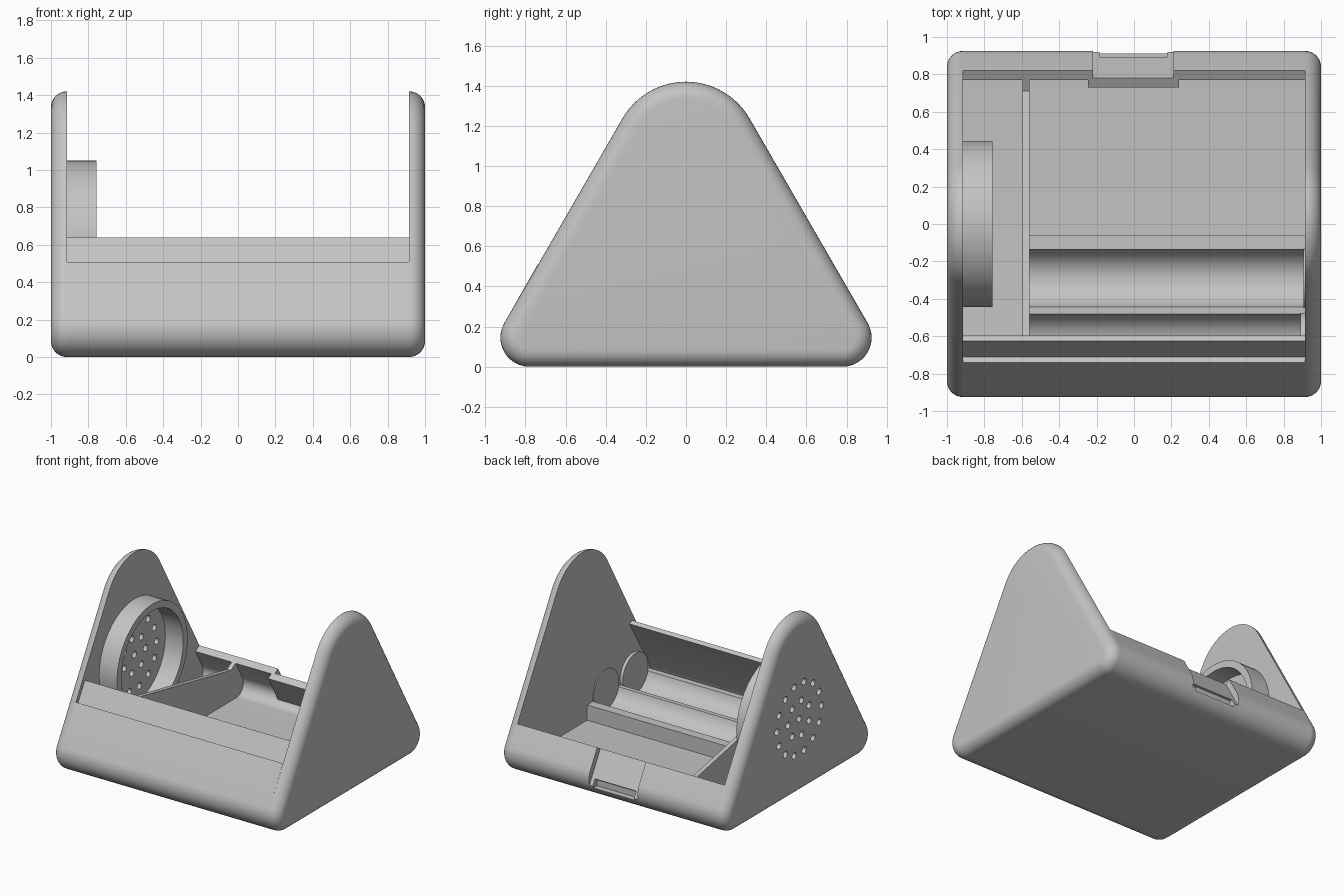
import bpy, bmesh
from math import sin, cos, pi, radians, hypot

if "Cube" in bpy.data.objects:
    bpy.data.objects.remove(bpy.data.objects["Cube"])

grey = bpy.data.materials.new("light_grey")
grey.use_nodes = True
tint = (0.55, 0.55, 0.55, 1)
grey.diffuse_color = tint
grey.node_tree.nodes["Principled BSDF"].inputs["Base Color"].default_value = tint

WALL_X, FILLET, SKIN = 0.915, 0.085, 0.058
CORNER = (0.78, 0.145, 0.145)      # y, z, radius of the lower corners
APEX = (0, 1.054, 0.366)           # y, z, radius of the top


def arc(cy, cz, r, a0, a1, n=12):
    angles = [radians(a0 + (a1 - a0) * i / n) for i in range(n + 1)]
    return [(cy + r * cos(a), cz + r * sin(a)) for a in angles]


def outline(inset):
    """Rounded triangle, inset evenly."""
    y, z, r = CORNER
    return (arc(y, z, r - inset, -90, 30) + arc(*APEX[:2], APEX[2] - inset, 30, 150, 24)
            + arc(-y, z, r - inset, 150, 270))


def loft(name, sections):
    """Skin a solid through (x, profile) sections."""
    bm = bmesh.new()
    rings = [[bm.verts.new((x, y, z)) for y, z in prof] for x, prof in sections]
    for a, b in zip(rings, rings[1:]):
        for i in range(len(a)):
            j = (i + 1) % len(a)
            bm.faces.new((a[i], a[j], b[j], b[i]))
    bm.faces.new(rings[0][::-1])
    bm.faces.new(rings[-1])
    return finish(name, bm)


def finish(name, bm):
    bmesh.ops.recalc_face_normals(bm, faces=bm.faces)
    mesh = bpy.data.meshes.new(name)
    bm.to_mesh(mesh)
    bm.free()
    mesh.materials.append(grey)
    ob = bpy.data.objects.new(name, mesh)
    bpy.context.collection.objects.link(ob)
    return ob


def prism(name, x0, x1, prof):
    return loft(name, [(x0, prof), (x1, prof)])


def circle(y, z, r, n=48):
    return arc(y, z, r, 0, 360, n)[:-1]


def cut(target, cutter):
    mod = target.modifiers.new("cut", "BOOLEAN")
    mod.operation, mod.solver, mod.object = "DIFFERENCE", "EXACT", cutter
    cutter.hide_render = True
    cutter.hide_set(True)


def on_slope(depth, along):
    """Point on the back slope: depth under the skin, distance below the cut edge."""
    c, s = cos(pi / 6), sin(pi / 6)
    return (0.82 - depth * c + along * s, 0.366 - depth * s - along * c)


# Side walls with a full rounded outer edge
def side_wall(name, side):
    steps = [radians(90 * i / 8) for i in range(9)]
    return loft(name, [(side * (WALL_X + FILLET * sin(a)), outline(FILLET * (1 - cos(a))))
                       for a in steps])


plain_wall = side_wall("plain_side_wall", 1)
speaker_wall = side_wall("speaker_side_wall", -1)

# Tray: floor, front wall with stepped lip, back wall
cy, cz, cr = CORNER
inner_r = cr - SKIN
inner = arc(cy, cz, inner_r, 30, -90) + arc(-cy, cz, inner_r, 270, 150)
lip = [(-0.595, 0.623), (-0.625, 0.64), (-0.711, 0.491), (-0.74, 0.508)]
tray_profile = (lip + arc(-cy, cz, cr, 150, 270) + arc(cy, cz, cr, -90, 30)
                + [on_slope(0, 0), on_slope(SKIN, 0)] + inner)
tray = prism("tray", -WALL_X, WALL_X, tray_profile)

# Latch recess and slot in the back wall, with a backing plate inside
recess = prism("recess_cutter", -0.22, 0.21, [
    on_slope(0.046, -0.1), on_slope(-0.1, -0.1), on_slope(-0.1, 0.4), on_slope(0.046, 0.4)])
slot = prism("slot_cutter", -0.185, 0.18, [
    (0.865, 0.15), (1, 0.15), (1, 0.085), (0.865, 0.085)])
cut(tray, recess)
cut(tray, slot)
backing = prism("latch_backing", -0.245, 0.24, [
    on_slope(0.05, 0), on_slope(0.104, 0), on_slope(0.104, 0.25), on_slope(0.05, 0.2)])

# Sloping divider beside the speaker
divider = prism("divider", -0.595, -0.56,
                [(0.71, 0.303), on_slope(SKIN, 0)] + inner + [(-0.64, 0.57)])

# Twin-trough battery cradle
TROUGHS, TROUGH_Z, TROUGH_R = (-0.29, -0.635), 0.22, 0.16
cradle_profile = [(-0.06, 0.04), (-0.06, 0.18)]
for y in TROUGHS:
    cradle_profile += arc(y, TROUGH_Z, TROUGH_R, -14.5, -165.5, 24)
cradle_profile += [(-0.84, 0.18), (-0.84, 0.1), (-0.78, 0.04)]
cradle = prism("battery_cradle", -0.56, WALL_X, cradle_profile)

# Contact pads at the cradle end
pads = [prism("contact_pad", WALL_X - t, WALL_X, circle(y, TROUGH_Z, TROUGH_R))
        for y, t in zip(TROUGHS, (0.008, 0.025))]

# Speaker ring
SPEAKER_Z = 0.605
outer, bore = circle(0, SPEAKER_Z, 0.445, 64), circle(0, SPEAKER_Z, 0.39, 64)
bm = bmesh.new()
loops = [[bm.verts.new((x, y, z)) for y, z in prof]
         for x, prof in ((-WALL_X, outer), (-0.757, outer), (-0.757, bore), (-WALL_X, bore))]
for k in range(4):
    a, b = loops[k], loops[(k + 1) % 4]
    for i in range(64):
        j = (i + 1) % 64
        bm.faces.new((a[i], a[j], b[j], b[i]))
ring = finish("speaker_ring", bm)

# Sound holes through the speaker wall
bm = bmesh.new()
for count, radius in ((1, 0), (7, 0.14), (14, 0.28)):
    for i in range(count):
        a = 2 * pi * i / count
        hole = circle(radius * cos(a), SPEAKER_Z + radius * sin(a), 0.026, 16)
        ends = [[bm.verts.new((x, y, z)) for y, z in hole] for x in (-1.1, -0.8)]
        for p in range(16):
            q = (p + 1) % 16
            bm.faces.new((ends[0][p], ends[0][q], ends[1][q], ends[1][p]))
        bm.faces.new(ends[0][::-1])
        bm.faces.new(ends[1])
cut(speaker_wall, finish("sound_hole_cutter", bm))

# Smooth shading with crisp edges
for ob in (plain_wall, speaker_wall, tray, backing, divider, cradle, ring, *pads):
    bpy.ops.object.select_all(action="DESELECT")
    ob.select_set(True)
    bpy.context.view_layer.objects.active = ob
    bpy.ops.object.shade_smooth_by_angle(angle=radians(35))
